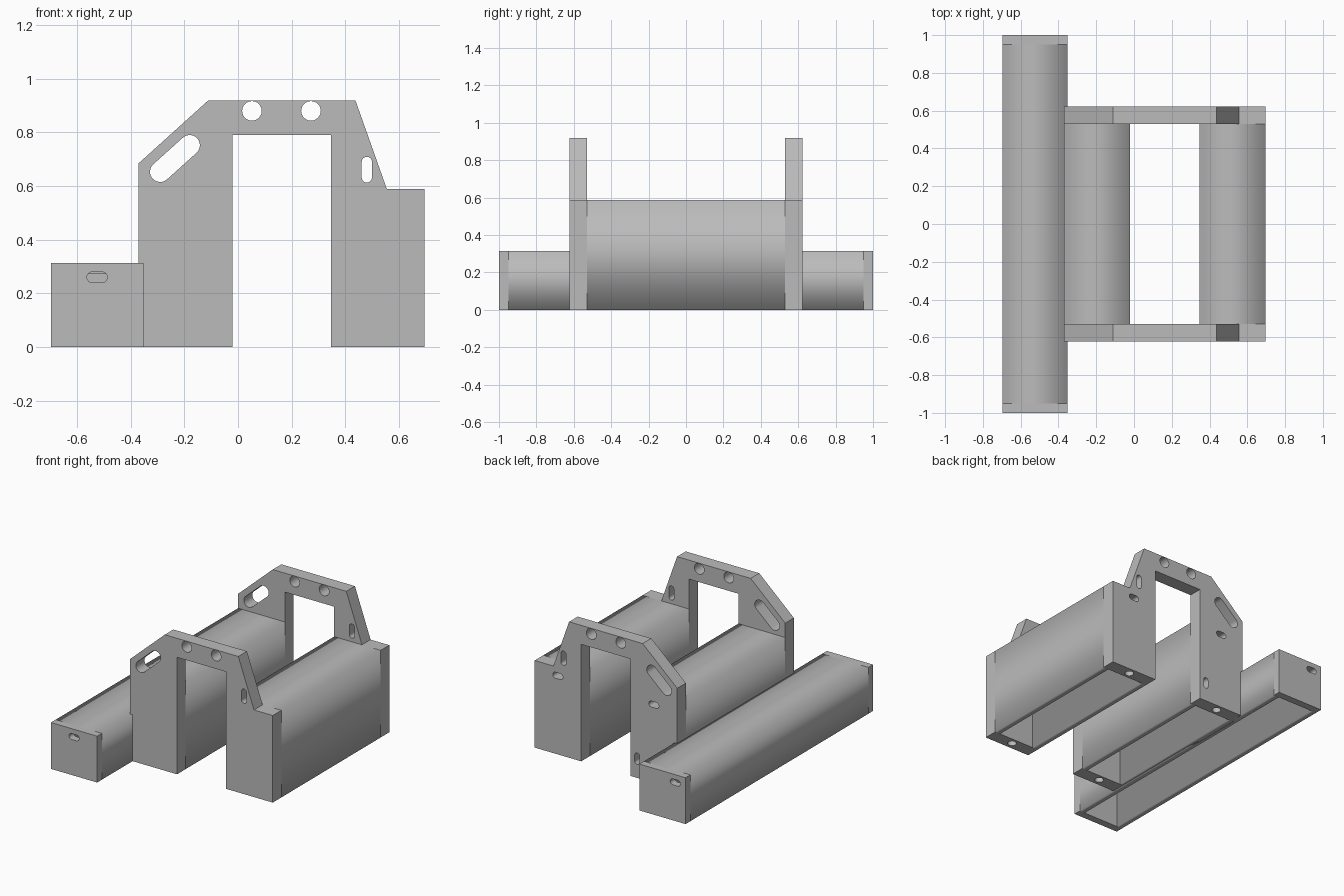
import bpy, bmesh, math

if "Cube" in bpy.data.objects:
    bpy.data.objects.remove(bpy.data.objects["Cube"])

grey = bpy.data.materials.new("plain grey")
grey.diffuse_color = (0.5, 0.5, 0.5, 1)
grey.use_nodes = True
grey.node_tree.nodes["Principled BSDF"].inputs["Base Color"].default_value = grey.diffuse_color


def slot(a, b, r, n=12):
    """Rounded slot outline between two centres (a circle when a == b)."""
    ang = math.atan2(b[1] - a[1], b[0] - a[0])
    pts = []
    for c, start in ((b, ang - math.pi / 2), (a, ang + math.pi / 2)):
        for i in range(n + (a != b)):
            t = start + math.pi * i / n
            pts.append((c[0] + r * math.cos(t), c[1] + r * math.sin(t)))
    return pts


def extrude(name, outlines, y0, y1):
    """Extrude an x-z outline, with optional hole outlines, from y0 to y1."""
    cu = bpy.data.curves.new(name, 'CURVE')
    cu.dimensions, cu.fill_mode = '2D', 'BOTH'
    cu.extrude = (y1 - y0) / 2
    for pts in outlines:
        s = cu.splines.new('POLY')
        s.points.add(len(pts) - 1)
        for p, (x, z) in zip(s.points, pts):
            p.co = (x, z, 0, 1)
        s.use_cyclic_u = True
    tmp = bpy.data.objects.new(name + "_curve", cu)
    bpy.context.collection.objects.link(tmp)
    dg = bpy.context.evaluated_depsgraph_get()
    me = bpy.data.meshes.new_from_object(tmp.evaluated_get(dg))
    bpy.data.objects.remove(tmp)
    bm = bmesh.new()
    bm.from_mesh(me)
    for v in bm.verts:                      # stand the outline upright
        x, z, d = v.co
        v.co = (x, (y0 + y1) / 2 - d, z)
    bmesh.ops.remove_doubles(bm, verts=bm.verts, dist=1e-5)
    bmesh.ops.recalc_face_normals(bm, faces=bm.faces)
    bm.to_mesh(me)
    bm.free()
    me.materials.clear()
    me.materials.append(grey)
    ob = bpy.data.objects.new(name, me)
    bpy.context.collection.objects.link(ob)
    return ob


def channel(name, x0, x1, top, y, wall=0.04):
    """Beam hollowed from below, running from -y to y."""
    a, b, c = x0 + wall, x1 - wall, top - wall
    return extrude(name, [[(x0, 0), (x0, top), (x1, top), (x1, 0),
                           (b, 0), (b, c), (a, c), (a, 0)]], -y, y)


def drill(ob, places, r=0.028, depth=0.15):
    """Blind vertical holes in the underside."""
    for x, y in places:
        bpy.ops.mesh.primitive_cylinder_add(vertices=24, radius=r, depth=2 * depth,
                                            location=(x, y, 0))
        cutter = bpy.context.object
        cutter.hide_render = True
        mod = ob.modifiers.new("hole", 'BOOLEAN')
        mod.operation, mod.object, mod.solver = 'DIFFERENCE', cutter, 'EXACT'
        bpy.context.view_layer.objects.active = ob
        bpy.ops.object.modifier_apply(modifier=mod.name)
        bpy.data.objects.remove(cutter)


def smooth(ob):
    bpy.ops.object.select_all(action='DESELECT')
    ob.select_set(True)
    bpy.context.view_layer.objects.active = ob
    bpy.ops.object.shade_smooth_by_angle(angle=math.radians(30))


def level_slot(x, z):
    return slot((x - 0.018, z), (x + 0.018, z), 0.02)


OUT, INN = 0.622, 0.53      # outer and inner faces of the arch plates

# Hollow beams
channel("middle_beam", -0.37, -0.02, 0.588, INN)
channel("right_beam", 0.347, 0.695, 0.588, INN)
channel("long_beam", -0.697, -0.352, 0.313, 0.95)

# End caps of the long beam, each with a slot
cap = [(-0.697, 0), (-0.697, 0.313), (-0.352, 0.313), (-0.352, 0)]
for name, x, y0, y1 in (("front_cap", -0.525, -1, -0.95), ("back_cap", -0.62, 0.95, 1)):
    smooth(extrude(name, [cap, level_slot(x, 0.26)], y0, y1))

# Arch plates closing the ends of the two tall beams
arch = [(-0.37, 0), (-0.37, 0.685), (-0.112, 0.918), (0.438, 0.918), (0.555, 0.588),
        (0.695, 0.588), (0.695, 0), (0.347, 0), (0.347, 0.79), (-0.02, 0.79), (-0.02, 0)]
holes = [slot((-0.29, 0.653), (-0.18, 0.752), 0.038),
         slot((0.052, 0.88), (0.052, 0.88), 0.0365),
         slot((0.272, 0.88), (0.272, 0.88), 0.0365),
         slot((0.48, 0.632), (0.48, 0.69), 0.019)]
back_holes = [level_slot(-0.195, 0.527), level_slot(0.522, 0.53),
              slot((-0.07, 0.11), (-0.07, 0.15), 0.018)]
for name, side, extra in (("front_arch", -1, []), ("back_arch", 1, back_holes)):
    y0, y1 = sorted((side * OUT, side * INN))
    plate = extrude(name, [arch] + holes + extra, y0, y1)
    drill(plate, [(-0.195, side * 0.574), (0.521, side * 0.574)])
    smooth(plate)
